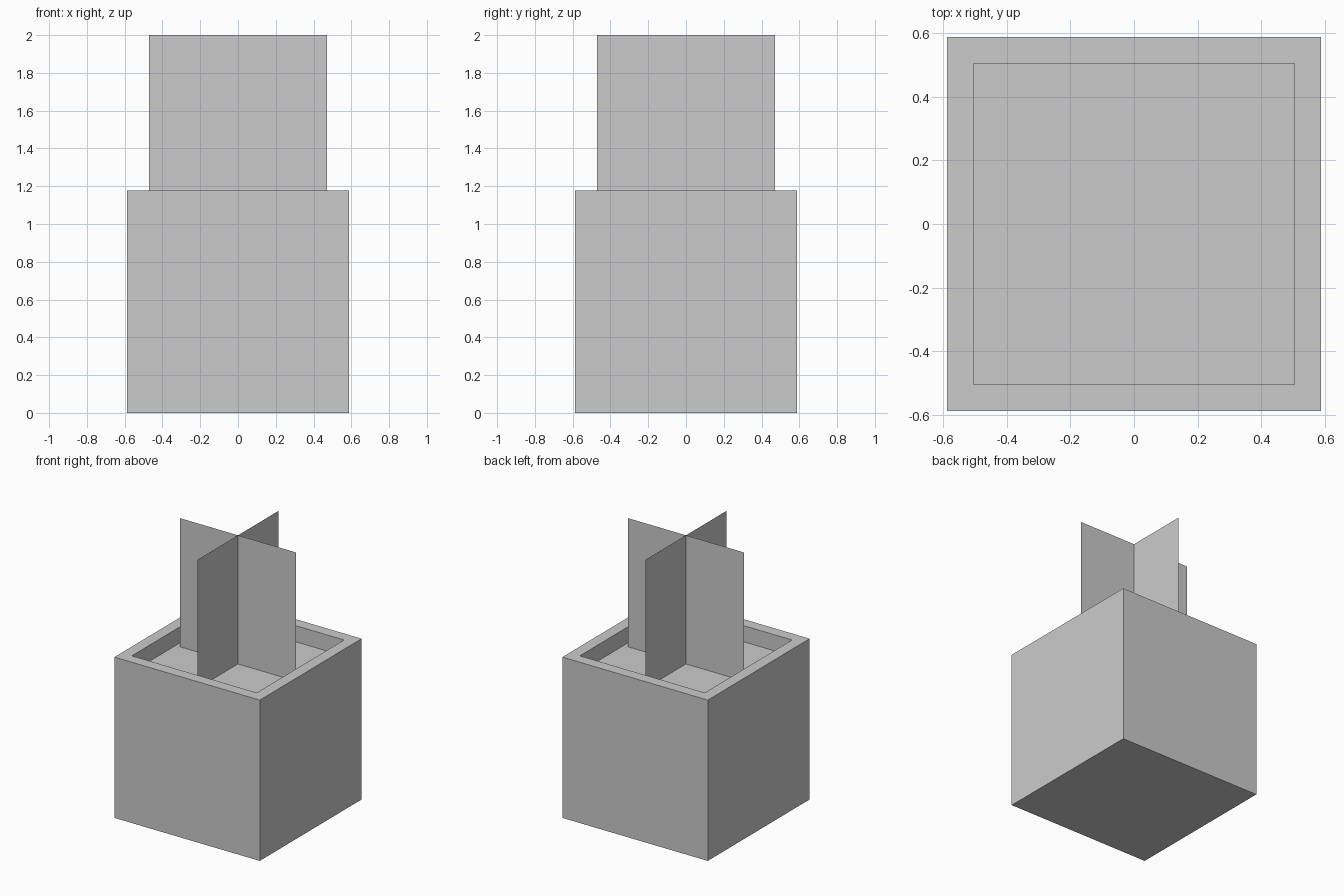
import bpy, bmesh
from math import radians
from mathutils import Matrix, Vector

if "Cube" in bpy.data.objects:
    bpy.data.objects.remove(bpy.data.objects["Cube"])

U = 2 / 17            # model unit: the whole piece is 17 units tall
POT = 10 * U          # pot is a cube
RIM = 1 * U           # rim width and soil depth
SOIL_Z = POT - RIM


def finish(bm, name):
    mesh = bpy.data.meshes.new(name)
    bm.to_mesh(mesh)
    bm.free()
    obj = bpy.data.objects.new(name, mesh)
    bpy.context.collection.objects.link(obj)
    return obj


# Pot: cube whose top is inset and pushed down to form rim and soil
bm = bmesh.new()
bmesh.ops.create_cube(bm, size=POT, matrix=Matrix.Translation((0, 0, POT / 2)))
bm.normal_update()
top = max(bm.faces, key=lambda f: f.calc_center_median().z)
bmesh.ops.inset_region(bm, faces=[top], thickness=RIM)
bm.normal_update()
hole = bmesh.ops.extrude_discrete_faces(bm, faces=[top])["faces"]
bmesh.ops.translate(bm, verts=hole[0].verts, vec=Vector((0, 0, -RIM)))
bmesh.ops.recalc_face_normals(bm, faces=bm.faces)
finish(bm, "square_pot")

# Plant: two crossed upright sheets, standing on the soil
side = 2 - SOIL_Z
for name, turn in (("plant_sheet_wide", 0), ("plant_sheet_deep", 90)):
    bm = bmesh.new()
    place = (Matrix.Translation((0, 0, SOIL_Z + side / 2))
             @ Matrix.Rotation(radians(turn), 4, "Z")
             @ Matrix.Rotation(radians(90), 4, "X"))
    bmesh.ops.create_grid(bm, x_segments=1, y_segments=1, size=side / 2, matrix=place)
    finish(bm, name)
